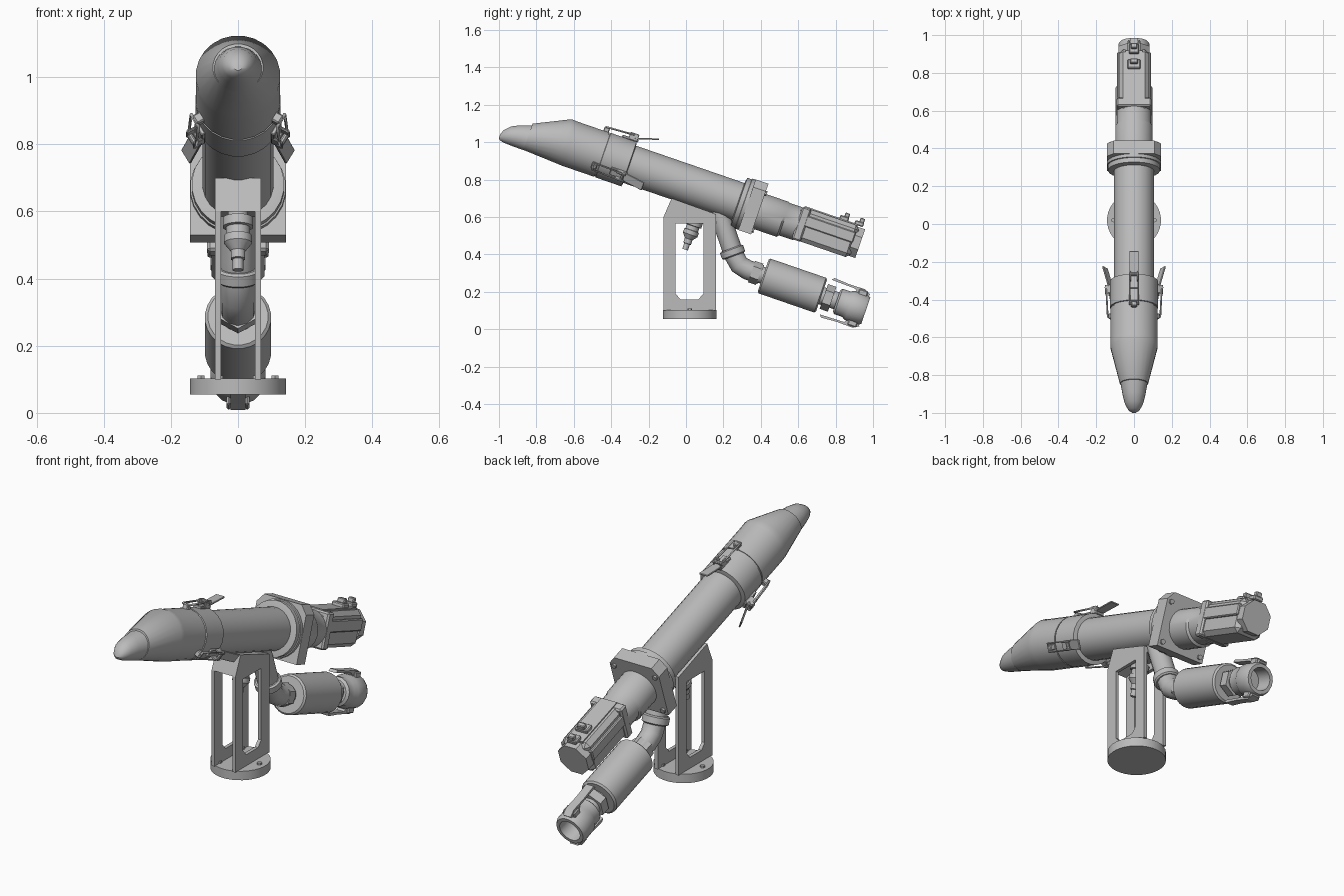
import bpy, bmesh
from math import radians, cos, sin, pi
from mathutils import Matrix, Vector

cube = bpy.data.objects.get("Cube")
if cube:
    bpy.data.objects.remove(cube, do_unlink=True)

grey = bpy.data.materials.new("plain grey")
grey.use_nodes = True
COLOUR = (0.5, 0.5, 0.5, 1)
grey.diffuse_color = COLOUR
grey.node_tree.nodes["Principled BSDF"].inputs["Base Color"].default_value = COLOUR

# Tilted frame: local y runs backwards down the barrel, local z is away from it
WORLD = Matrix.Identity(4)
BARREL = Matrix.Translation((0, 0, 0.778)) @ Matrix.Rotation(radians(-19), 4, 'X')
PIPE = BARREL @ Matrix.Translation((0, 0, -0.33))


def finish(name, bm, frame, angle=35):
    bmesh.ops.recalc_face_normals(bm, faces=bm.faces)
    bm.transform(frame)
    mesh = bpy.data.meshes.new(name)
    bm.to_mesh(mesh)
    bm.free()
    mesh.materials.append(grey)
    ob = bpy.data.objects.new(name, mesh)
    bpy.context.collection.objects.link(ob)
    bpy.ops.object.select_all(action='DESELECT')
    ob.select_set(True)
    bpy.context.view_layer.objects.active = ob
    bpy.ops.object.shade_smooth_by_angle(angle=radians(angle))
    return ob


def lathe(name, profile, frame, sides=24):
    """Rings along local y; each entry is (position, radius, optional lift)."""
    bm = bmesh.new()
    rings = []
    for y, r, *lift in profile:
        dz = lift[0] if lift else 0
        rings.append([bm.verts.new((r * cos(2 * pi * (i + .5) / sides), y,
                                    dz + r * sin(2 * pi * (i + .5) / sides))) for i in range(sides)])
    for a, b in zip(rings, rings[1:]):
        for i in range(sides):
            j = (i + 1) % sides
            bm.faces.new((a[i], a[j], b[j], b[i]))
    bm.faces.new(rings[0])
    bm.faces.new(rings[-1])
    return finish(name, bm, frame)


def box(name, centre, size, frame, tilt=0, bevel=0):
    bm = bmesh.new()
    bmesh.ops.create_cube(bm, size=1, matrix=Matrix.Diagonal((*size, 1)))
    if bevel:
        bmesh.ops.bevel(bm, geom=bm.edges[:], offset=bevel, segments=1, affect='EDGES')
    place = Matrix.Translation(centre) @ Matrix.Rotation(radians(tilt), 4, 'X')
    return finish(name, bm, frame @ place, 20)


def prism(name, loops, axis, start, depth, frame):
    """Fills an outline, with holes, and extrudes it along x or y."""
    bm = bmesh.new()
    for loop in loops:
        vs = [bm.verts.new((start, a, b) if axis == 'x' else (a, start, b)) for a, b in loop]
        for a, b in zip(vs, vs[1:] + vs[:1]):
            bm.edges.new((a, b))
    fill = bmesh.ops.triangle_fill(bm, use_beauty=True, edges=bm.edges[:])
    faces = [f for f in fill["geom"] if isinstance(f, bmesh.types.BMFace)]
    grown = bmesh.ops.extrude_face_region(bm, geom=faces, use_keep_orig=True)
    step = Vector((depth, 0, 0)) if axis == 'x' else Vector((0, depth, 0))
    bmesh.ops.translate(bm, vec=step, verts=[v for v in grown["geom"] if isinstance(v, bmesh.types.BMVert)])
    return finish(name, bm, frame, 20)


def tube(name, points, radius, frame, closed=False):
    curve = bpy.data.curves.new(name, 'CURVE')
    curve.dimensions = '3D'
    curve.bevel_depth = radius
    curve.bevel_resolution = 4
    curve.use_fill_caps = True
    spline = curve.splines.new('POLY')
    spline.points.add(len(points) - 1)
    for p, co in zip(spline.points, points):
        p.co = (*(frame @ Vector(co)), 1)
    spline.use_cyclic_u = closed
    curve.materials.append(grey)
    bpy.context.collection.objects.link(bpy.data.objects.new(name, curve))


# Barrel: drooped nose, collar and main tube
lathe("nose_tip", [(-1.025, .012, -.085), (-1.015, .03, -.076), (-.985, .048, -.063),
                   (-.94, .06, -.053), (-.88, .071, -.043)], BARREL)
lathe("nose_cone", [(-.88, .075, -.038), (-.69, .126, .002), (-.66, .126), (-.476, .126)], BARREL)
lathe("collar", [(-.476, .122), (-.47, .122), (-.468, .127), (-.322, .127), (-.318, .106)], BARREL)
lathe("main_tube", [(-.34, .106), (.35, .106)], BARREL)

# Mounting flange
lathe("round_flange", [(.295, .11), (.3, .138), (.325, .138), (.327, .143), (.347, .143)], BARREL)
F = .143
prism("square_flange", [[(-F, -F), (F, -F), (F, .1), (.108, F), (-.108, F), (-F, .1)]], 'y', .345, .072, BARREL)
for x in (-.118, .118):
    for z in (-.118, .09):
        lathe("flange_bolt", [(.41, .014), (.426, .014)], BARREL @ Matrix.Translation((x, 0, z)), 6)

# Motor behind the flange
lathe("motor_neck", [(.41, .1, -.012), (.55, .1, -.012), (.56, .092, -.008), (.64, .092, -.008)], BARREL)
lathe("motor_rear_cap", [(.94, .088), (.985, .088)], BARREL, 8)
box("motor_body", (0, .79, -.003), (.158, .33, .18), BARREL, bevel=.022)
box("motor_front_plate", (0, .655, -.003), (.184, .05, .184), BARREL, bevel=.008)
for side in (-1, 1):
    box("motor_side_rail", (side * .08, .79, .02), (.022, .31, .06), BARREL, bevel=.005)
box("motor_top_plate", (0, .79, .088), (.09, .3, .012), BARREL)
for y, w in ((.86, .07), (.945, .055)):
    box("connector_base", (0, y, .1), (w, .05, .024), BARREL, bevel=.005)
    box("connector_plug", (0, y + .01, .12), (w * .6, .026, .026), BARREL, bevel=.004)

# Three toggle latches around the collar
for turn in (0, 120, 240):
    around = BARREL @ Matrix.Rotation(radians(turn), 4, 'Y')
    box("latch_base", (0, -.36, .131), (.045, .09, .014), around, bevel=.003)
    box("latch_lever", (0, -.275, .159), (.05, .13, .008), around, 17, .002)
    for x in (-.02, .02):
        box("latch_ear", (x, -.345, .146), (.008, .05, .04), around, bevel=.003)
    lathe("latch_pin", [(-.026, .009), (.026, .009)],
          around @ Matrix.Translation((0, -.335, .156)) @ Matrix.Rotation(pi / 2, 4, 'Z'), 10)
    tube("latch_loop", [(-.022, -.34, .157), (.022, -.34, .157), (.022, -.5, .148), (-.022, -.5, .148)],
         .005, around, True)
    box("latch_hook", (0, -.495, .135), (.03, .03, .028), around, bevel=.004)

# Stand: round base, two windowed side plates and a saddle
lathe("base_disc", [(0, .143), (.047, .143)],
      Matrix.Translation((0, .02, .055)) @ Matrix.Rotation(pi / 2, 4, 'X'), 32)
outline = [(-.12, .1), (-.12, .6), (-.077, .70), (.16, .615), (.16, .1)]
window = [(-.056, .19), (-.03, .16), (.067, .16), (.093, .19), (.093, .565), (-.056, .565)]
for x in (-.069, .051):
    prism("stand_plate", [outline, window], 'x', x, .018, WORLD)
prism("stand_saddle", [[(-.12, .6), (-.077, .70), (.16, .615), (.16, .585), (-.05, .625)]], 'x', -.053, .106, WORLD)
for k in range(6):
    a = radians(60 * k)
    lathe("base_bolt", [(0, .012), (.012, .012)],
          Matrix.Translation((.11 * cos(a), .02 + .11 * sin(a), .1)) @ Matrix.Rotation(pi / 2, 4, 'X'), 6)
base = bpy.data.objects["base_disc"]
base.data.transform(Matrix.Translation((0, 0, 0)))

# Drain valve hanging under the tube
lathe("drain_valve", [(.1, .03), (.17, .03), (.172, .046), (.2, .046), (.202, .036), (.225, .036),
                      (.227, .042), (.25, .042), (.275, .022), (.3, .022), (.302, .016), (.335, .016)],
      BARREL @ Matrix.Translation((0, .11, 0)) @ Matrix.Rotation(-pi / 2, 4, 'X'), 16)

# Outlet pipe with elbow and clamp ring
tube("outlet_pipe", [(0, .165, .66), (0, .235, .46), (0, .255, .4), (0, .285, .345), (0, .33, .317), (0, .4, .293)],
     .053, WORLD)
lathe("clamp_ring", [(-.022, .058), (-.016, .066), (.016, .066), (.022, .058)],
      Matrix.Translation((0, .249, .412)) @ Matrix.Rotation(radians(-70), 4, 'X'))

# Lower cylinder, hexagonal fittings and hollow coupling
lathe("inlet_nut", [(.485, .06), (.53, .06)], PIPE, 6)
lathe("inlet_neck", [(.5, .046), (.57, .046)], PIPE)
lathe("lower_cylinder", [(.55, .09), (.558, .099), (.872, .099), (.88, .09)], PIPE)
lathe("outlet_neck", [(.87, .048), (1.0, .048)], PIPE)
lathe("outlet_nut", [(.893, .07), (.94, .07)], PIPE, 6)
lathe("coupling", [(.965, .06), (.975, .073), (1.02, .073), (1.04, .084), (1.115, .084), (1.13, .076),
                   (1.13, .058), (1.04, .058)], PIPE, 16)
for side in (-1, 1):
    lever = PIPE @ Matrix.Diagonal((1, 1, side, 1))
    prism("coupling_lever", [[(.905, .098), (.915, .112), (1.0, .106), (1.09, .108), (1.125, .09),
                              (1.11, .07), (1.06, .07), (1.04, .094), (.96, .096)]], 'x', -.022, .044, lever)
    for x in (-.034, .022):
        box("lever_lug", (x + .006, 1.085, .082), (.012, .05, .04), lever, bevel=.005)
